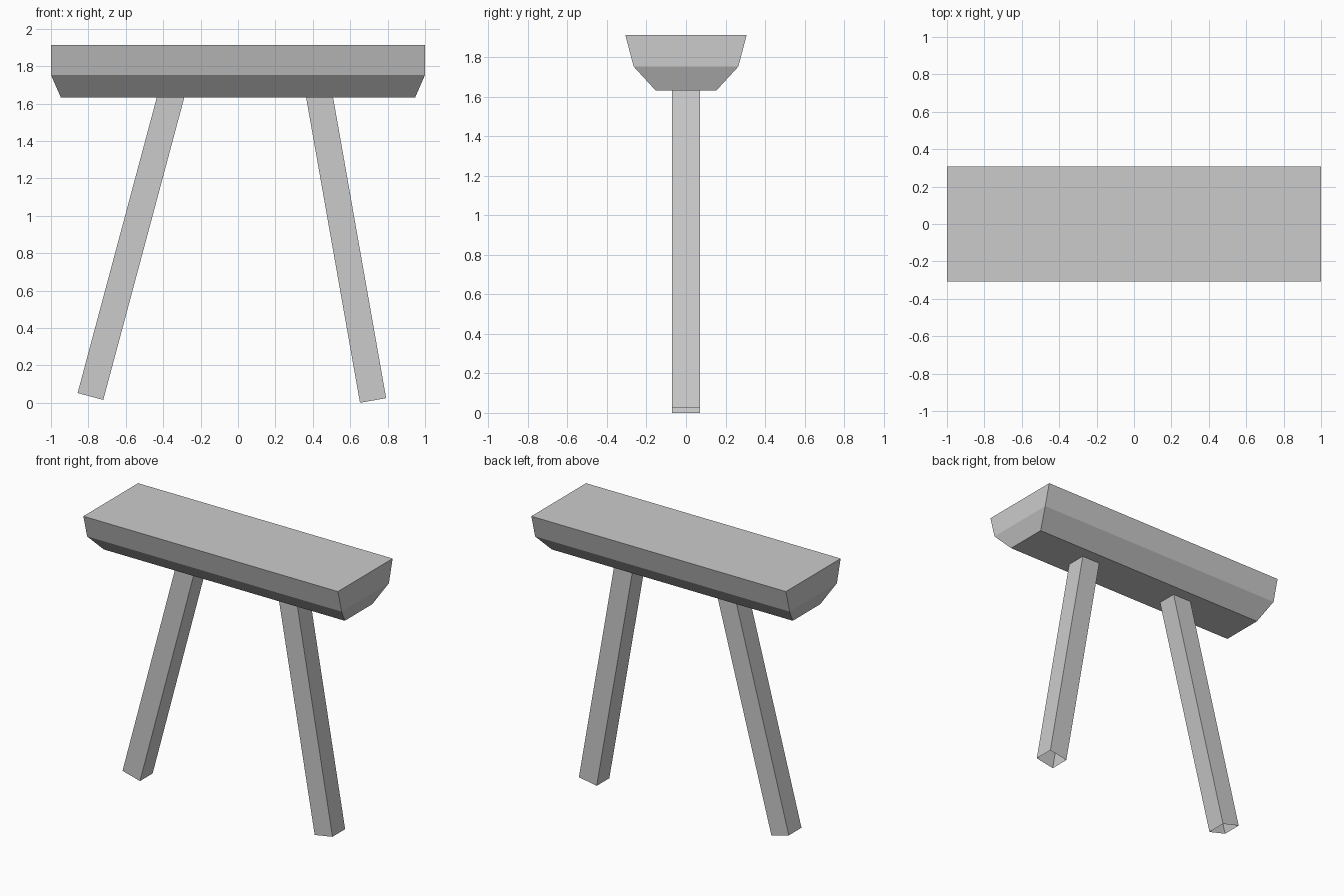
import bpy
import bmesh
from math import radians
from mathutils import Matrix

if "Cube" in bpy.data.objects:
    bpy.data.objects.remove(bpy.data.objects["Cube"])


def loft(name, rings, cap_bottom=True, cap_top=True, matrix=None):
    """Skin stacked rectangles given as (half_x, half_y, z)."""
    bm = bmesh.new()
    loops = [[bm.verts.new((sx * hx, sy * hy, z))
              for sx, sy in ((-1, -1), (1, -1), (1, 1), (-1, 1))]
             for hx, hy, z in rings]
    for low, high in zip(loops, loops[1:]):
        for i in range(4):
            j = (i + 1) % 4
            bm.faces.new((low[i], low[j], high[j], high[i]))
    if cap_bottom:
        bm.faces.new(loops[0][::-1])
    if cap_top:
        bm.faces.new(loops[-1])
    if matrix is not None:
        bm.transform(matrix)
    mesh = bpy.data.meshes.new(name)
    bm.to_mesh(mesh)
    bm.free()
    obj = bpy.data.objects.new(name, mesh)
    bpy.context.collection.objects.link(obj)
    return obj


# Seat plank: flat top, flared sides and a chamfered underside
loft("seat", [(0.947, 0.154, 1.632), (1.0, 0.265, 1.753), (1.0, 0.307, 1.912)])

# Square legs, open at the foot, splayed by different angles
HALF = 0.071
for name, x, z, tilt, length in (("left_leg", -0.789, 0.034, 15, 1.69),
                                 ("right_leg", 0.722, 0.0125, -10, 1.68)):
    place = Matrix.Translation((x, 0, z)) @ Matrix.Rotation(radians(tilt), 4, 'Y')
    loft(name, [(HALF, HALF, 0), (HALF, HALF, length)],
         cap_bottom=False, cap_top=False, matrix=place)
